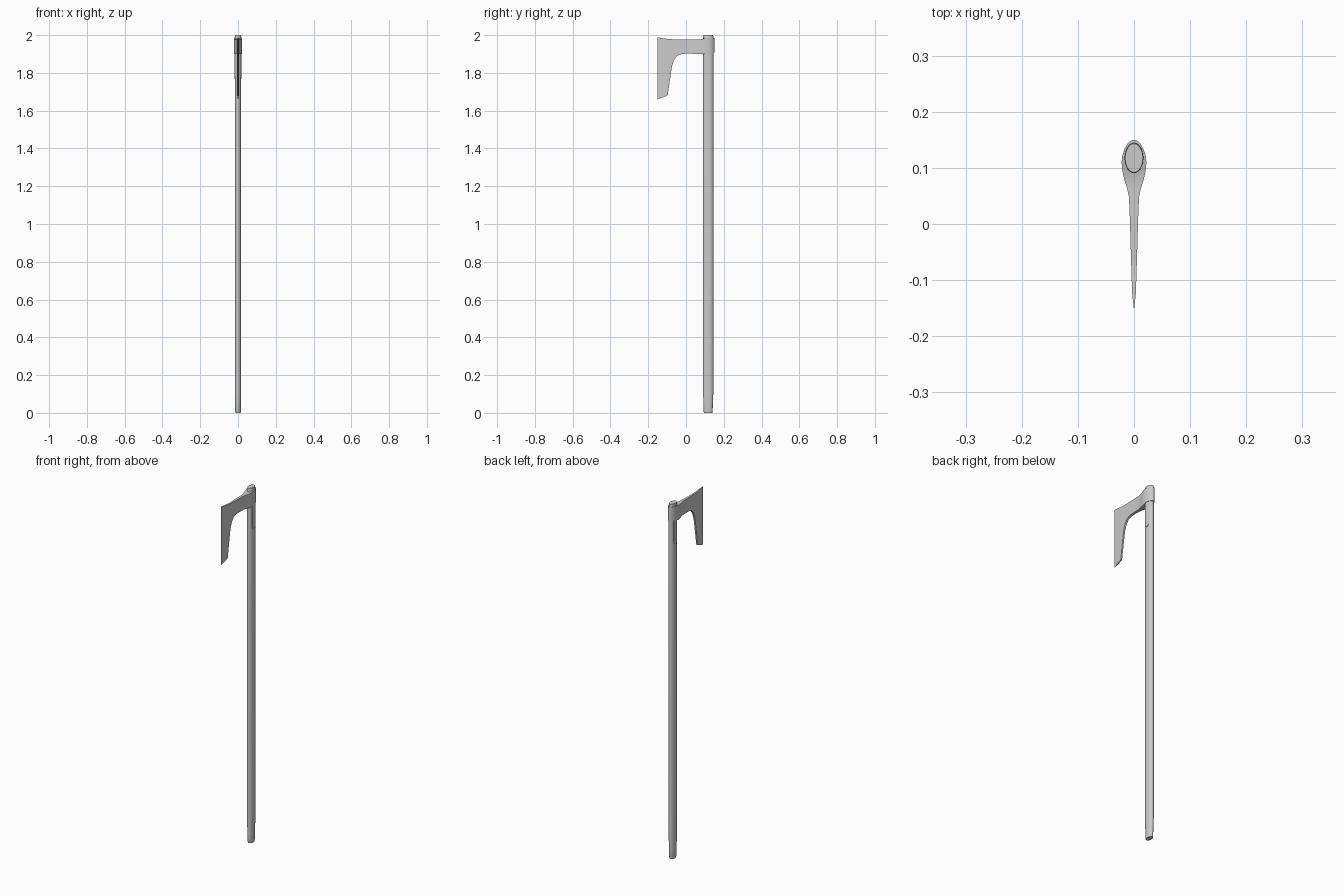
import bpy, math

if "Cube" in bpy.data.objects:
    bpy.data.objects.remove(bpy.data.objects["Cube"])

SHAFT_Y = 0.1175


def loft(name, rings, angle=35):
    """Skin a list of equal-length vertex rings, capping both ends."""
    n = len(rings[0])
    verts = [v for r in rings for v in r]
    faces = [(i * n + k, i * n + (k + 1) % n, (i + 1) * n + (k + 1) % n, (i + 1) * n + k)
             for i in range(len(rings) - 1) for k in range(n)]
    last = (len(rings) - 1) * n
    faces += [tuple(reversed(range(n))), tuple(range(last, last + n))]
    mesh = bpy.data.meshes.new(name)
    mesh.from_pydata(verts, [], faces)
    obj = bpy.data.objects.new(name, mesh)
    bpy.context.collection.objects.link(obj)
    bpy.ops.object.select_all(action='DESELECT')
    bpy.context.view_layer.objects.active = obj
    obj.select_set(True)
    bpy.ops.object.mode_set(mode='EDIT')
    bpy.ops.mesh.select_all(action='SELECT')
    bpy.ops.mesh.normals_make_consistent(inside=False)
    bpy.ops.object.mode_set(mode='OBJECT')
    bpy.ops.object.shade_smooth_by_angle(angle=math.radians(angle))
    return obj


def oval(z, s, n=32):
    return [(0.017 * s * math.cos(2 * math.pi * k / n),
             SHAFT_Y + 0.0275 * s * math.sin(2 * math.pi * k / n), z) for k in range(n)]


# long oval shaft with a slightly narrowed foot
loft("shaft", [oval(z, s) for z, s in
               [(0, 0.80), (0.006, 0.86), (0.05, 0.90), (0.11, 1.0), (1.9, 1.0),
                (1.994, 0.98), (2.0, 0.93)]])

# bearded head: sections along y as (y, half thickness, top z, bottom z)
sections = [
    (-0.150, 0.0004, 1.988, 1.660), (-0.125, 0.0032, 1.984, 1.669),
    (-0.097, 0.0042, 1.980, 1.680), (-0.090, 0.0044, 1.979, 1.730),
    (-0.081, 0.0047, 1.979, 1.790), (-0.074, 0.0049, 1.978, 1.835),
    (-0.064, 0.0052, 1.978, 1.866), (-0.048, 0.0057, 1.978, 1.890),
    (-0.024, 0.0064, 1.978, 1.900), (0.010, 0.0074, 1.978, 1.902),
    (0.048, 0.0090, 1.978, 1.901), (0.062, 0.0120, 1.978, 1.900),
    (0.080, 0.0175, 1.978, 1.899), (0.095, 0.0208, 1.981, 1.900),
    (0.110, 0.0222, 1.985, 1.903), (0.122, 0.0208, 1.987, 1.907),
    (0.134, 0.0168, 1.987, 1.908), (0.143, 0.0115, 1.986, 1.908),
    (0.148, 0.0062, 1.986, 1.908), (0.150, 0.0015, 1.986, 1.908),
]
loft("axe_head", [[(w, y, b), (w, y, t), (-w, y, t), (-w, y, b)]
                  for y, w, t, b in sections])

# side straps with rounded ends, hanging from the eye down both shaft faces
for side, label in ((1, "right"), (-1, "left")):
    rings = []
    for i in range(9):
        a = math.pi * i / 8
        y_off = -0.013 * math.cos(a)
        low = 1.783 - 0.015 * math.sin(a)
        inner = 0.017 * math.sqrt(1 - (y_off / 0.0275) ** 2) - 0.001
        outer, y = inner + 0.0032, SHAFT_Y + y_off
        rings.append([(side * inner, y, low), (side * outer, y, low),
                      (side * outer, y, 1.93), (side * inner, y, 1.93)])
    loft(label + "_strap", rings)
